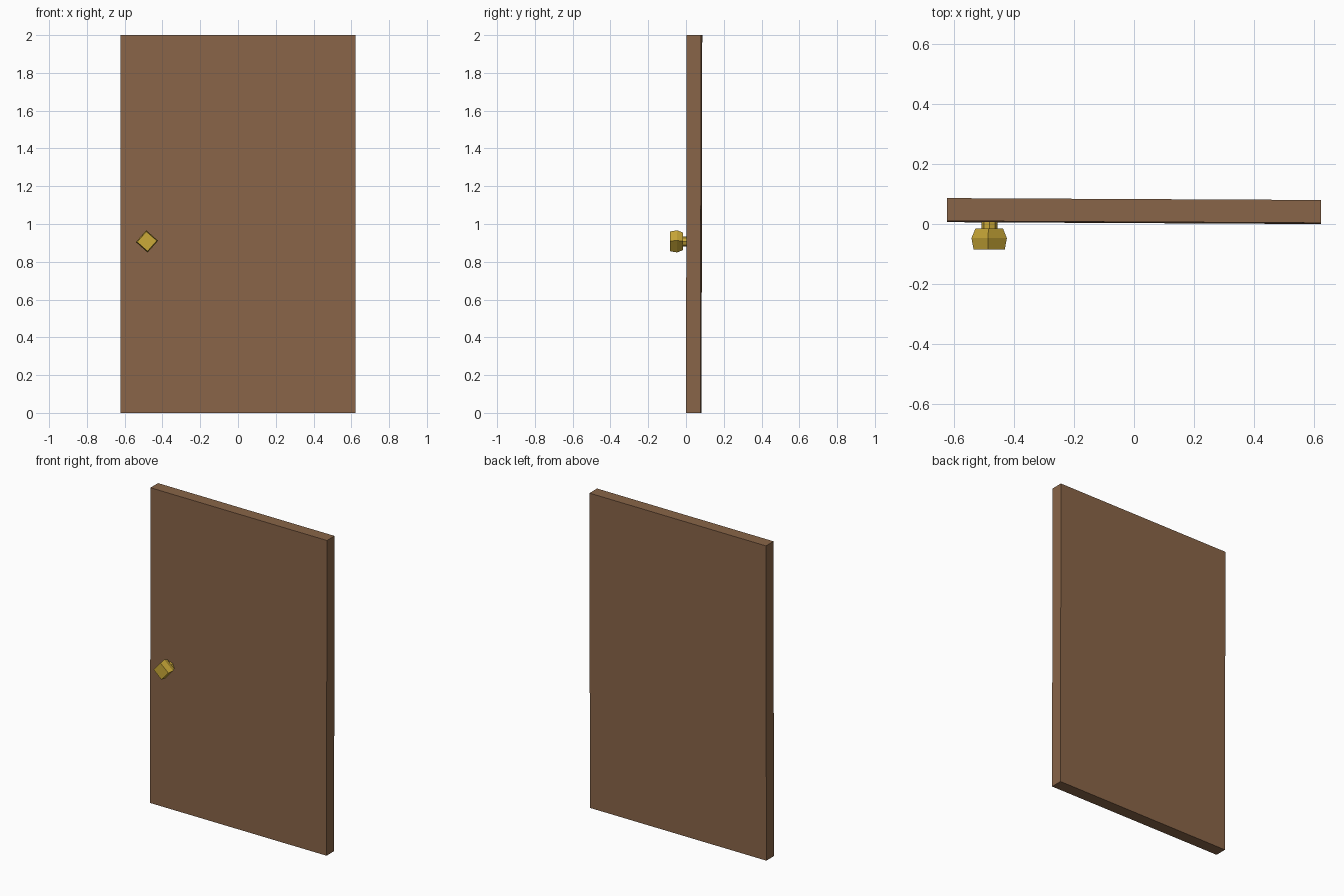
import bpy, bmesh
from math import pi, cos, sin

if "Cube" in bpy.data.objects:
    bpy.data.objects.remove(bpy.data.objects["Cube"])


def material(name, color):
    m = bpy.data.materials.new(name)
    m.diffuse_color = color
    m.use_nodes = True
    m.node_tree.nodes["Principled BSDF"].inputs["Base Color"].default_value = m.diffuse_color
    return m


def add_object(name, bm, mat):
    bmesh.ops.recalc_face_normals(bm, faces=bm.faces)
    mesh = bpy.data.meshes.new(name)
    bm.to_mesh(mesh)
    bm.free()
    mesh.materials.append(mat)
    obj = bpy.data.objects.new(name, mesh)
    bpy.context.collection.objects.link(obj)
    return obj


def lathe(name, rings, sides, turn, cx, cz, mat):
    """Faceted turning along y from (y, radius) rings, capped at both ends."""
    bm = bmesh.new()
    loops = [[bm.verts.new((cx + r * cos(turn + 2 * pi * i / sides), y,
                            cz + r * sin(turn + 2 * pi * i / sides)))
              for i in range(sides)] for y, r in rings]
    for a, b in zip(loops, loops[1:]):
        for i in range(sides):
            j = (i + 1) % sides
            bm.faces.new((a[i], a[j], b[j], b[i]))
    bm.faces.new(loops[0])
    bm.faces.new(loops[-1])
    return add_object(name, bm, mat)


wood = material("wood", (0.25, 0.13, 0.065, 1))
brass = material("brass", (0.60, 0.40, 0.04, 1))

# Door slab, leaning and turned very slightly
bm = bmesh.new()
bmesh.ops.create_cube(bm, size=1)
for v in bm.verts:
    x, z = v.co.x * 1.244, v.co.z * 2 + 1
    y = v.co.y * 0.076 + 0.041 - 0.005 * x + 0.002 * z
    v.co = (x, y, z)
add_object("door_slab", bm, wood)

# Knob and its stem
lathe("knob", [(-0.015, 0.046), (-0.047, 0.059), (-0.085, 0.052)], 4, 0.06, -0.482, 0.908, brass)
lathe("knob_stem", [(0.03, 0.026), (-0.02, 0.026)], 8, 0, -0.481, 0.908, brass)
